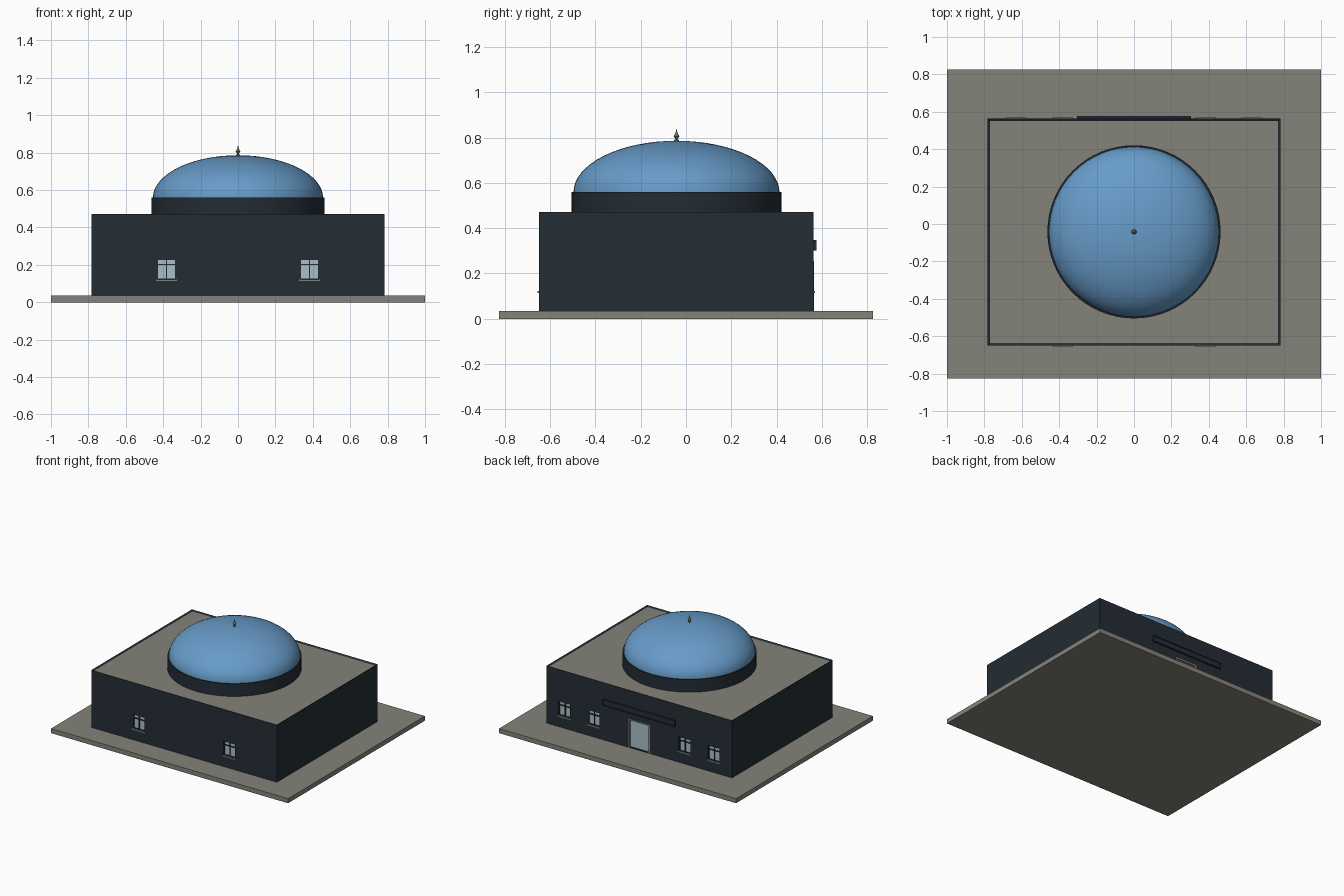
import bpy, bmesh, math

if "Cube" in bpy.data.objects:
    bpy.data.objects.remove(bpy.data.objects["Cube"])

def material(name, rgb):
    m = bpy.data.materials.new(name)
    m.diffuse_color = (*rgb, 1)
    m.use_nodes = True
    m.node_tree.nodes["Principled BSDF"].inputs["Base Color"].default_value = m.diffuse_color
    return m

WALL = material("dark slate wall", (0.017, 0.026, 0.035))
STONE = material("grey stone", (0.235, 0.228, 0.192))
DOME = material("blue dome", (0.135, 0.33, 0.58))
GLASS = material("pale glass", (0.40, 0.52, 0.58))
METAL = material("finial grey", (0.16, 0.15, 0.135))

def add_box(bm, x0, x1, y0, y1, z0, z1):
    vs = bmesh.ops.create_cube(bm, size=1)["verts"]
    for v in vs:
        v.co = (x1 if v.co.x > 0 else x0, y1 if v.co.y > 0 else y0, z1 if v.co.z > 0 else z0)

def make(name, bm, *mats):
    me = bpy.data.meshes.new(name)
    bmesh.ops.recalc_face_normals(bm, faces=bm.faces)
    bm.to_mesh(me)
    bm.free()
    ob = bpy.data.objects.new(name, me)
    for m in mats:
        me.materials.append(m)
    bpy.context.collection.objects.link(ob)
    return ob

def boxes(name, mat, *items):
    bm = bmesh.new()
    for b in items:
        add_box(bm, *b)
    return make(name, bm, mat)

def lathe(name, profile, cy, steps, mat):
    # revolve an (r, z) profile about the dome axis
    bm = bmesh.new()
    vs = [bm.verts.new((r, cy, z)) for r, z in profile]
    es = [bm.edges.new(p) for p in zip(vs, vs[1:])]
    bmesh.ops.spin(bm, geom=vs + es, cent=(0, cy, 0), axis=(0, 0, 1),
                   angle=math.tau, steps=steps, use_duplicate=False)
    bmesh.ops.remove_doubles(bm, verts=bm.verts, dist=1e-5)
    ob = make(name, bm, mat)
    bpy.ops.object.select_all(action='DESELECT')
    ob.select_set(True)
    bpy.context.view_layer.objects.active = ob
    bpy.ops.object.shade_smooth_by_angle(angle=math.radians(35))
    return ob

FRONT, BACK, CY = -0.65, 0.563, -0.042

# plinth slab
boxes("plinth", STONE, (-1, 1, -0.825, 0.825, 0, 0.035))

# main hall with sunken grey roof inside a thin parapet
bm = bmesh.new()
add_box(bm, -0.783, 0.783, FRONT, BACK, 0.035, 0.472)
bm.normal_update()
top = next(f for f in bm.faces if f.normal.z > 0.9)
bmesh.ops.inset_region(bm, faces=[top], thickness=0.018)
bmesh.ops.translate(bm, verts=top.verts, vec=(0, 0, -0.008))
top.material_index = 1
hall = make("hall", bm, WALL, STONE)

# window and door openings, cut into the walls
W, Z0, Z1, DEPTH = 0.05, 0.122, 0.232, 0.014
windows = [(x, FRONT, -1) for x in (-0.383, 0.383)]
windows += [(x, BACK, 1) for x in (-0.63, -0.383, 0.383, 0.63)]
DOOR_W, DOOR_Z = 0.09, 0.255

def span(wall, side, inner, outer):
    # y range measured outward from a wall
    return sorted((wall + side * inner, wall + side * outer))

openings = [(x - W, x + W, *span(w, s, -DEPTH, 0.05), Z0, Z1) for x, w, s in windows]
openings.append((-DOOR_W, DOOR_W, BACK - DEPTH, BACK + 0.05, 0.04, DOOR_Z))
cutter = boxes("opening_cutter", WALL, *openings)
cutter.hide_render = True
mod = hall.modifiers.new("openings", 'BOOLEAN')
mod.operation, mod.solver, mod.object = 'DIFFERENCE', 'EXACT', cutter
bpy.context.view_layer.objects.active = hall
bpy.ops.object.modifier_apply(modifier=mod.name)
bpy.data.objects.remove(cutter)

# windows: glass, dark frame with mullion and transom, stone sill
for i, (x, w, s) in enumerate(windows, 1):
    glass_y = span(w, s, -DEPTH - 0.002, -DEPTH + 0.003)
    bar_y = span(w, s, -DEPTH, -0.003)
    boxes(f"window_glass_{i}", GLASS, (x - W, x + W, *glass_y, Z0, Z1))
    t = 0.005
    boxes(f"window_frame_{i}", WALL,
          (x - W, x - W + t, *bar_y, Z0, Z1), (x + W - t, x + W, *bar_y, Z0, Z1),
          (x - W, x + W, *bar_y, Z1 - t, Z1), (x - W, x + W, *bar_y, Z0, Z0 + t),
          (x - 0.003, x + 0.003, *bar_y, Z0, Z1),
          (x - W, x + W, *bar_y, 0.198, 0.204))
    boxes(f"window_sill_{i}", STONE,
          (x - 0.056, x + 0.056, *span(w, s, -0.006, 0.006), 0.114, 0.122))

# glazed entrance door with stone frame
boxes("door_glass", GLASS,
      (-DOOR_W, DOOR_W, BACK - DEPTH - 0.002, BACK - DEPTH + 0.003, 0.036, DOOR_Z))
fy = (BACK - DEPTH, BACK + 0.002)
boxes("door_frame", STONE,
      (-DOOR_W, -DOOR_W + 0.01, *fy, 0.035, DOOR_Z),
      (DOOR_W - 0.01, DOOR_W, *fy, 0.035, DOOR_Z),
      (-DOOR_W, DOOR_W, *fy, DOOR_Z - 0.01, DOOR_Z))

# blank sign board over the door, with a raised rim
sy = (BACK - 0.002, BACK + 0.014)
boxes("sign_board", WALL,
      (-0.3, 0.3, BACK - 0.002, BACK + 0.009, 0.305, 0.345),
      (-0.305, 0.305, *sy, 0.343, 0.348), (-0.305, 0.305, *sy, 0.302, 0.307),
      (-0.305, -0.3, *sy, 0.302, 0.348), (0.3, 0.305, *sy, 0.302, 0.348))

# drum, dome and finial
lathe("drum", [(0, 0.46), (0.463, 0.46), (0.463, 0.56), (0, 0.56)], CY, 64, WALL)
arc = [(0.455 * math.cos(a), 0.558 + 0.228 * math.sin(a))
       for a in (math.pi / 2 * k / 16 for k in range(16))]
lathe("dome", arc + [(0, 0.786)], CY, 64, DOME)
lathe("finial", [(0.011, 0.78), (0.011, 0.789), (0.005, 0.792), (0.006, 0.797),
                 (0.013, 0.806), (0.007, 0.815), (0.004, 0.822), (0, 0.842)], CY, 16, METAL)
